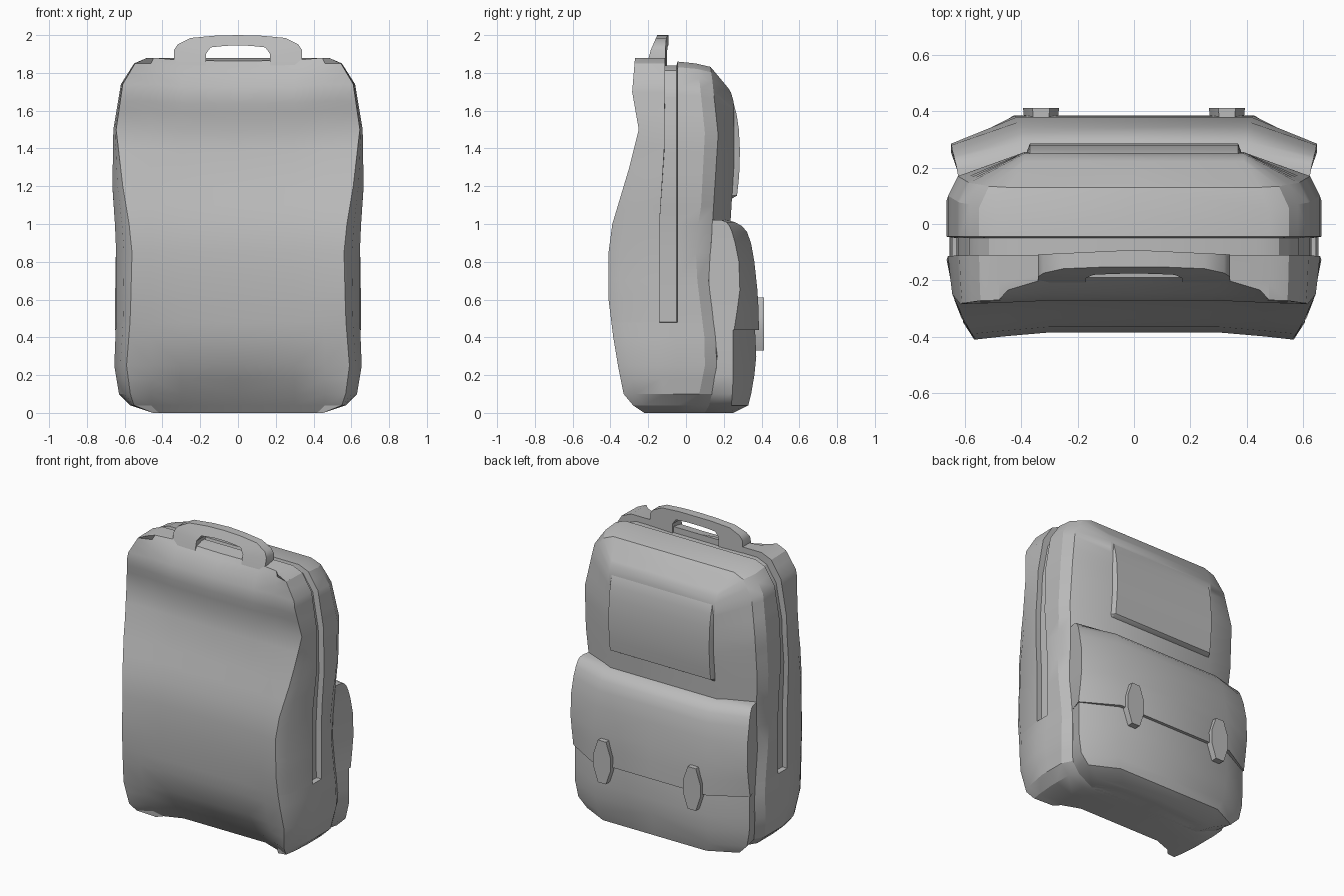
import bpy, bmesh, math

if "Cube" in bpy.data.objects:
    bpy.data.objects.remove(bpy.data.objects["Cube"])

fabric = bpy.data.materials.new("grey fabric")
fabric.diffuse_color = (0.5, 0.5, 0.5, 1)
fabric.use_nodes = True
fabric.node_tree.nodes["Principled BSDF"].inputs["Base Color"].default_value = fabric.diffuse_color


def lerp(table, z):
    """Piecewise linear lookup in a list of (z, value)."""
    if z <= table[0][0]:
        return table[0][1]
    for (a, u), (b, v) in zip(table, table[1:]):
        if z <= b:
            return u + (v - u) * (z - a) / (b - a)
    return table[-1][1]


def finish(name, bm, angle):
    bmesh.ops.remove_doubles(bm, verts=bm.verts, dist=0.0005)
    bmesh.ops.recalc_face_normals(bm, faces=bm.faces)
    me = bpy.data.meshes.new(name)
    bm.to_mesh(me)
    bm.free()
    me.materials.append(fabric)
    ob = bpy.data.objects.new(name, me)
    bpy.context.collection.objects.link(ob)
    bpy.ops.object.select_all(action='DESELECT')
    ob.select_set(True)
    bpy.context.view_layer.objects.active = ob
    bpy.ops.object.shade_smooth_by_angle(angle=math.radians(angle))
    return ob


def half_loft(name, rows, angle=35, caps=True, cap_from=0, closed=False):
    """Skin right-half cross-sections, cap them to the centre line and mirror in x."""
    bm = bmesh.new()
    grid = [[bm.verts.new(p) for p in r] for r in rows]
    n = len(rows[0])
    for r, s in zip(grid, grid[1:]):
        for j in range(n if closed else n - 1):
            k = (j + 1) % n
            bm.faces.new((r[j], r[k], s[k], s[j]))
    if caps:
        for r in (grid[0], grid[-1]):
            mid = [bm.verts.new((0, v.co.y, v.co.z)) for v in r[cap_from:]]
            # the curved front edge is closed by one face, the rest by strips
            if cap_from:
                bm.faces.new(r[:cap_from + 1] + [mid[0]])
            for j in range(len(mid) - 1):
                bm.faces.new((r[cap_from + j], r[cap_from + j + 1], mid[j + 1], mid[j]))
    geom = bm.verts[:] + bm.edges[:] + bm.faces[:]
    dup = bmesh.ops.duplicate(bm, geom=geom)["geom"]
    for v in dup:
        if isinstance(v, bmesh.types.BMVert):
            v.co.x = -v.co.x
    bmesh.ops.remove_doubles(bm, verts=bm.verts, dist=0.0005)
    bmesh.ops.dissolve_degenerate(bm, edges=bm.edges, dist=0.0005)
    return finish(name, bm, angle)


# main bag: widths and depths by height
WIDTH = [(0, .45), (.04, .57), (.1, .63), (.25, .655), (.5, .645), (.9, .645),
         (1.2, .665), (1.5, .66), (1.74, .62), (1.85, .55), (1.88, .48)]
FRONT_W = [(0, .45), (.04, .55), (.1, .57), (.25, .59), (.5, .57), (.9, .56),
           (1.2, .61), (1.5, .645), (1.74, .61), (1.85, .545), (1.88, .48)]
FRONT_Y = [(0, -.22), (.04, -.28), (.1, -.33), (.25, -.36), (.4, -.385), (.6, -.41),
           (.85, -.41), (1, -.39), (1.3, -.3), (1.5, -.25), (1.7, -.285), (1.88, -.27)]
MID_Y = [(0, -.14), (.1, -.22), (.25, -.315), (.4, -.36), (.6, -.38), (.85, -.385),
         (1, -.365), (1.3, -.28), (1.5, -.245), (1.6, -.265), (1.7, -.272), (1.8, -.245),
         (1.88, -.19)]
GROOVE_Y = [(0, -.09), (.2, -.14), (1, -.14), (1.4, -.115), (1.88, -.11)]
REAR_1 = [(0, .06), (.1, .07), (.3, .11), (.7, .06), (.9, .05), (1.1, .08),
          (1.5, .1), (1.8, .07), (1.88, .05)]
REAR_2 = [(0, .1), (.05, .13), (.3, .17), (.7, .12), (1, .14), (1.5, .17),
          (1.8, .14), (1.88, .13)]
BACK_Y = [(0, .18), (1, .235), (1.4, .255), (1.74, .254), (1.8, .25), (1.85, .238), (1.88, .222)]
REAR_IN = .035


def bag_row(z):
    w, f, fy, my = (lerp(t, z) for t in (WIDTH, FRONT_W, FRONT_Y, MID_Y))
    g, r1, r2, b = (lerp(t, z) for t in (GROOVE_Y, REAR_1, REAR_2, BACK_Y))
    d = .035 if z >= .48 else 0
    cols = [(0, my, .98), (.3, my, .985), (min(.46, .93 * f), .45 * my + .55 * fy, 1), (f, fy, 1),
            (.5 * f + .5 * w, fy + .06, 1), (w, g, 1), (w - d, g, .955), (w - d, -.05, .955),
            (w, -.045, .977), (w, r1, .966), (w - REAR_IN, r2, .945), (.39, b, .82), (0, b, .82)]
    # the upper half leans down towards the back
    return [(x, y, z if z < 1 else 1 + (z - 1) * s) for x, y, s in cols]


levels = [0, .04, .1, .18, .25, .4, .479, .48, .6, .7, .85, 1, 1.1, 1.2, 1.3, 1.4, 1.5,
          1.6, 1.65, 1.7, 1.74, 1.8, 1.85, 1.88]
half_loft("main_bag", [bag_row(z) for z in levels], 26, cap_from=5)

# lower pocket body and its overhanging flap: z, side x, side y, rear x, rear y
POCKET = [(0, .45, .2, .3, .25), (.04, .56, .24, .38, .33), (.1, .62, .245, .41, .345),
          (.2, .64, .25, .415, .362), (.3, .643, .25, .42, .372), (.45, .643, .25, .42, .365)]
FLAP = [(.44, .65, .255, .425, .386), (.55, .65, .272, .425, .384), (.65, .65, .285, .42, .378),
        (.8, .648, .28, .41, .362), (.9, .645, .26, .405, .344), (.96, .64, .243, .4, .322),
        (.99, .637, .23, .395, .295), (1.01, .633, .215, .39, .258), (1.02, .628, .19, .38, .22)]
for name, table in (("lower_pocket", POCKET), ("pocket_flap", FLAP)):
    half_loft(name, [[(0, 0, z), (lerp(WIDTH, z) - REAR_IN, lerp(REAR_2, z) - .004, z),
                      (w, sy, z), (bx, by, z), (0, by, z)] for z, w, sy, bx, by in table], 35)

# raised panel on the upper back, fading out at the top
PANEL = [(1.13, .235), (1.15, .27), (1.22, .278), (1.3, .284), (1.4, .285), (1.5, .28),
         (1.58, .268), (1.64, .252), (1.69, .225)]
half_loft("back_panel", [[(0, .2, z), (.385, .2, z), (.385, min(.245, y), z), (.37, y, z), (0, y, z)]
                         for z, y in PANEL], 35)

# carry handle: arch of outer and inner outline points
OUTER = [(.34, 1.84), (.34, 1.92), (.32, 1.95), (.25, 1.985), (.12, 1.997), (0, 2)]
INNER = [(.17, 1.84), (.17, 1.9), (.145, 1.935), (.1, 1.94), (.05, 1.944), (0, 1.945)]
LEAN = [(1.84, -.208), (1.92, -.187), (1.95, -.174), (2, -.152)]
handle = []
for o, i in zip(OUTER, INNER):
    fy = [lerp(LEAN, z) for x, z in (o, i)]
    by = [-.092 - .016 * x / .34 for x, z in (o, i)]
    handle.append([(o[0], fy[0], o[1]), (o[0], by[0], o[1]),
                   (i[0], by[1], i[1]), (i[0], fy[1], i[1])])
half_loft("carry_handle", handle, 35, caps=False, closed=True)

# hexagonal clasps
HEX = [(-.03, .33), (.03, .33), (.064, .43), (.064, .51), (.03, .61), (-.03, .61),
       (-.064, .51), (-.064, .43)]
for name, cx in (("clasp_left", -.33), ("clasp_right", .33)):
    bm = bmesh.new()
    rear = [bm.verts.new((cx + x, .412, z)) for x, z in HEX]
    base = [bm.verts.new((cx + x * .9, .35, z)) for x, z in HEX]
    bm.faces.new(rear)
    bm.faces.new(base)
    for j in range(8):
        k = (j + 1) % 8
        bm.faces.new((rear[j], rear[k], base[k], base[j]))
    finish(name, bm, 20)
